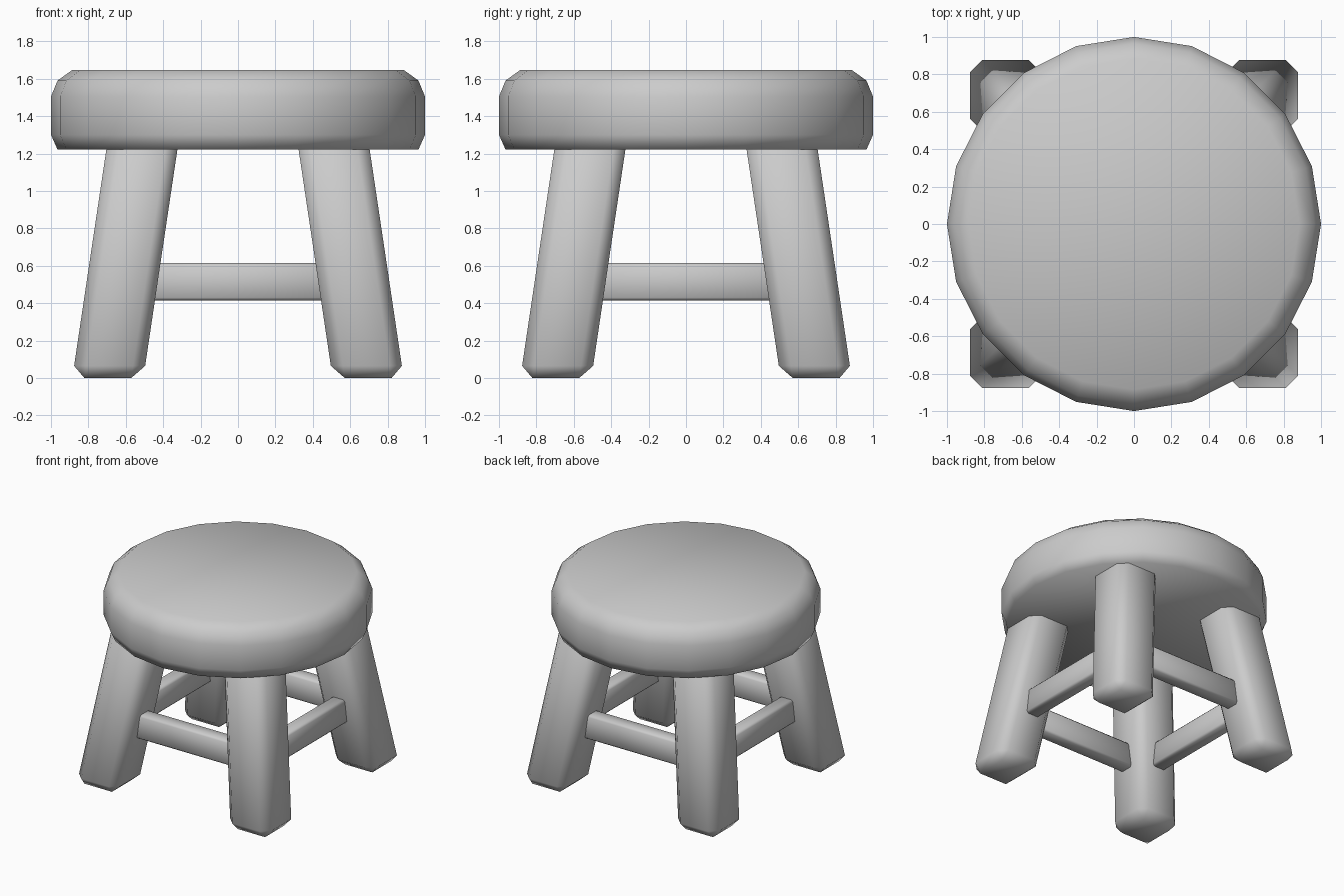
import bpy, bmesh, math

if "Cube" in bpy.data.objects:
    bpy.data.objects.remove(bpy.data.objects["Cube"])

grey = bpy.data.materials.new("plain_grey")
grey.diffuse_color = (0.6, 0.6, 0.6, 1)
grey.use_nodes = True
grey.node_tree.nodes["Principled BSDF"].inputs["Base Color"].default_value = grey.diffuse_color


def finish(name, bm):
    """Turn a bmesh into a smooth-shaded grey object."""
    bmesh.ops.recalc_face_normals(bm, faces=bm.faces)
    for f in bm.faces:
        f.smooth = True
    me = bpy.data.meshes.new(name)
    bm.to_mesh(me)
    bm.free()
    me.materials.append(grey)
    ob = bpy.data.objects.new(name, me)
    bpy.context.collection.objects.link(ob)
    return ob


def chamfered_box(size, bevel):
    """Box centred on the origin with all edges chamfered."""
    bm = bmesh.new()
    bmesh.ops.create_cube(bm, size=1)
    bmesh.ops.scale(bm, vec=size, verts=bm.verts)
    bmesh.ops.bevel(bm, geom=bm.edges[:], offset=bevel, segments=1,
                    profile=0.5, affect='EDGES')
    return bm


# Round seat: twenty-sided rings with chamfered rims
SIDES = 20
profile = [(0.965, 1.222), (1.0, 1.30), (1.0, 1.505), (0.965, 1.59), (0.885, 1.648)]
bm = bmesh.new()
rings = [[bm.verts.new((r * math.cos(2 * math.pi * i / SIDES),
                        r * math.sin(2 * math.pi * i / SIDES), z))
          for i in range(SIDES)] for r, z in profile]
for a, b in zip(rings, rings[1:]):
    for i in range(SIDES):
        j = (i + 1) % SIDES
        bm.faces.new((a[i], a[j], b[j], b[i]))
bm.faces.new(rings[0][::-1])
bm.faces.new(rings[-1])
finish("seat", bm)

# Four splayed legs, sheared outwards towards the floor
LEG_H, SPLAY, FOOT = 1.32, 0.149, 0.696
for sx, sy, label in ((-1, -1, "front_left"), (1, -1, "front_right"),
                      (-1, 1, "back_left"), (1, 1, "back_right")):
    bm = chamfered_box((0.38, 0.38, LEG_H), 0.065)
    for v in bm.verts:
        v.co.z += LEG_H / 2
        offset = FOOT - SPLAY * v.co.z
        v.co.x += sx * offset
        v.co.y += sy * offset
    finish("leg_" + label, bm)

# Four stretchers joining the legs
for side in (-1, 1):
    for along_x in (True, False):
        size = (1.0, 0.12, 0.2) if along_x else (0.12, 1.0, 0.2)
        bm = chamfered_box(size, 0.015)
        shift = (0, side * 0.62, 0.515) if along_x else (side * 0.62, 0, 0.515)
        bmesh.ops.translate(bm, vec=shift, verts=bm.verts)
        if along_x:
            label = "back" if side > 0 else "front"
        else:
            label = "right" if side > 0 else "left"
        finish("stretcher_" + label, bm)
